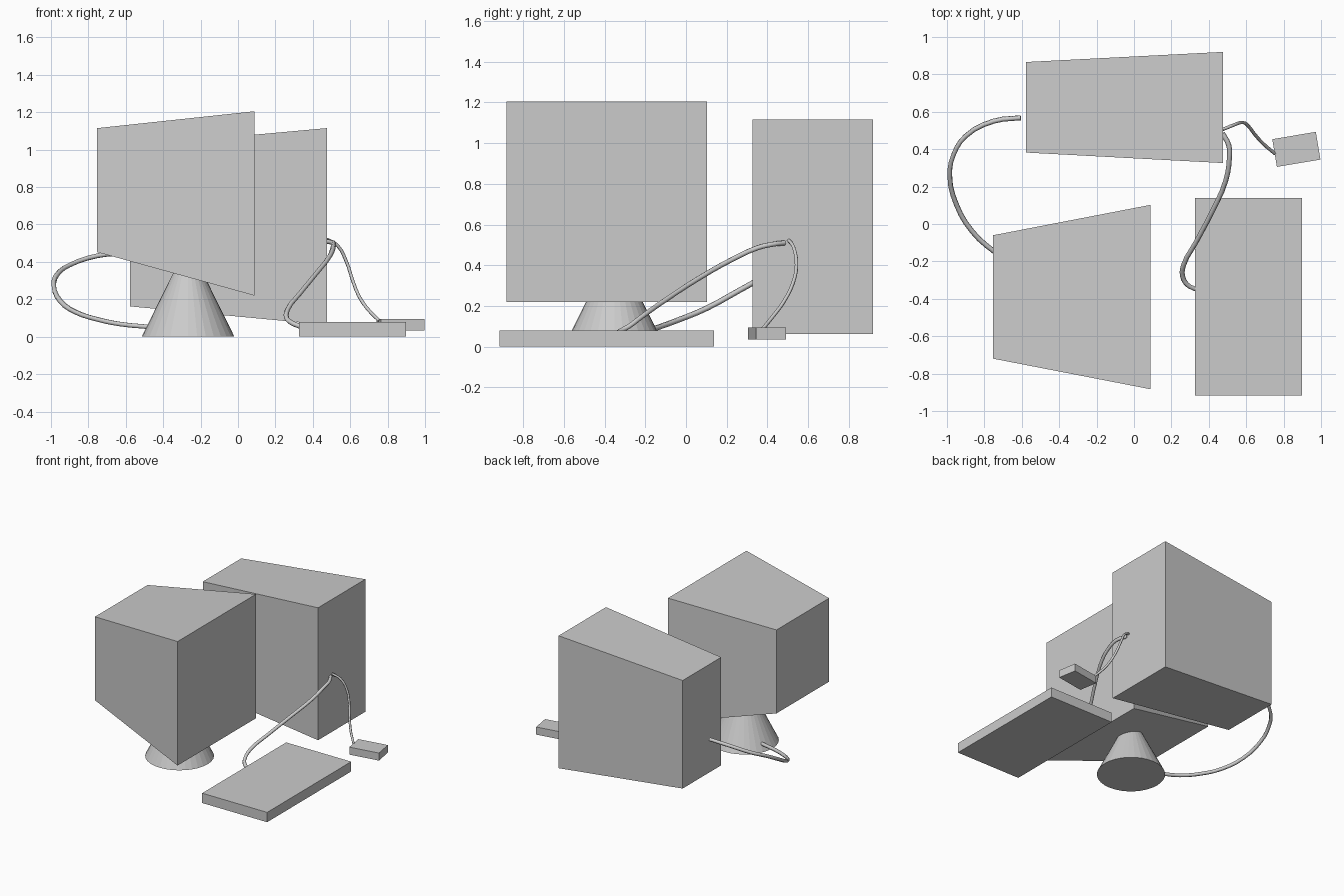
import bpy, bmesh, math

if "Cube" in bpy.data.objects:
    bpy.data.objects.remove(bpy.data.objects["Cube"])


def finish(bm, name):
    bmesh.ops.recalc_face_normals(bm, faces=bm.faces)
    me = bpy.data.meshes.new(name)
    bm.to_mesh(me)
    bm.free()
    ob = bpy.data.objects.new(name, me)
    bpy.context.collection.objects.link(ob)
    return ob


def tapered_box(name, left, right):
    """Box whose left and right ends are (x, y0, y1, z0, z1)."""
    bm = bmesh.new()
    bmesh.ops.create_cube(bm, size=2)
    for v in bm.verts:
        x, y0, y1, z0, z1 = right if v.co.x > 0 else left
        v.co = (x, y1 if v.co.y > 0 else y0, z1 if v.co.z > 0 else z0)
    return finish(bm, name)


def cable(name, points, radius):
    cu = bpy.data.curves.new(name, 'CURVE')
    cu.dimensions = '3D'
    cu.resolution_u = 3
    cu.bevel_depth = radius
    cu.bevel_resolution = 1
    cu.use_fill_caps = True
    sp = cu.splines.new('BEZIER')
    sp.bezier_points.add(len(points) - 1)
    for bp, p in zip(sp.bezier_points, points):
        bp.co = p
        bp.handle_left_type = bp.handle_right_type = 'AUTO'
    ob = bpy.data.objects.new(name, cu)
    bpy.context.collection.objects.link(ob)
    bpy.ops.object.select_all(action='DESELECT')
    ob.select_set(True)
    bpy.context.view_layer.objects.active = ob
    bpy.ops.object.convert(target='MESH')


# Monitor, screen towards +x
tapered_box("monitor", (-0.753, -0.72, -0.06, 0.452, 1.115),
            (0.087, -0.883, 0.102, 0.22, 1.205))

# Computer tower
tapered_box("computer_tower", (-0.577, 0.382, 0.866, 0.162, 1.02),
            (0.475, 0.326, 0.92, 0.063, 1.115))

# Keyboard slab
tapered_box("keyboard", (0.327, -0.917, 0.138, 0, 0.078),
            (0.898, -0.917, 0.138, 0, 0.078))

# Mouse, slightly turned
mouse = tapered_box("mouse", (-0.118, -0.075, 0.075, -0.03, 0.03),
                    (0.118, -0.075, 0.075, -0.03, 0.03))
mouse.location = (0.868, 0.399, 0.064)
mouse.rotation_euler.z = math.radians(9.5)

# Conical monitor stand
bm = bmesh.new()
bmesh.ops.create_cone(bm, cap_ends=True, segments=32,
                      radius1=0.248, radius2=0.075, depth=0.35)
stand = finish(bm, "monitor_stand")
stand.location = (-0.267, -0.352, 0.175)

# Cables
cable("monitor_cable", [
    (-0.47, -0.28, 0.052), (-0.62, -0.225, 0.066), (-0.75, -0.145, 0.092),
    (-0.865, -0.04, 0.13), (-0.95, 0.105, 0.19), (-0.985, 0.26, 0.275),
    (-0.965, 0.37, 0.335), (-0.90, 0.47, 0.383), (-0.75, 0.55, 0.433),
    (-0.605, 0.568, 0.447)], 0.0135)
cable("keyboard_cable", [
    (0.473, 0.485, 0.51), (0.507, 0.42, 0.502), (0.51, 0.35, 0.485),
    (0.49, 0.23, 0.43), (0.42, 0.07, 0.34), (0.33, -0.10, 0.23),
    (0.265, -0.22, 0.145), (0.26, -0.28, 0.10), (0.285, -0.325, 0.075),
    (0.333, -0.35, 0.055)], 0.0135)
cable("mouse_cable", [
    (0.473, 0.505, 0.522), (0.53, 0.528, 0.49), (0.58, 0.543, 0.40),
    (0.61, 0.525, 0.31), (0.645, 0.48, 0.22), (0.69, 0.43, 0.152),
    (0.755, 0.375, 0.085)], 0.009)
